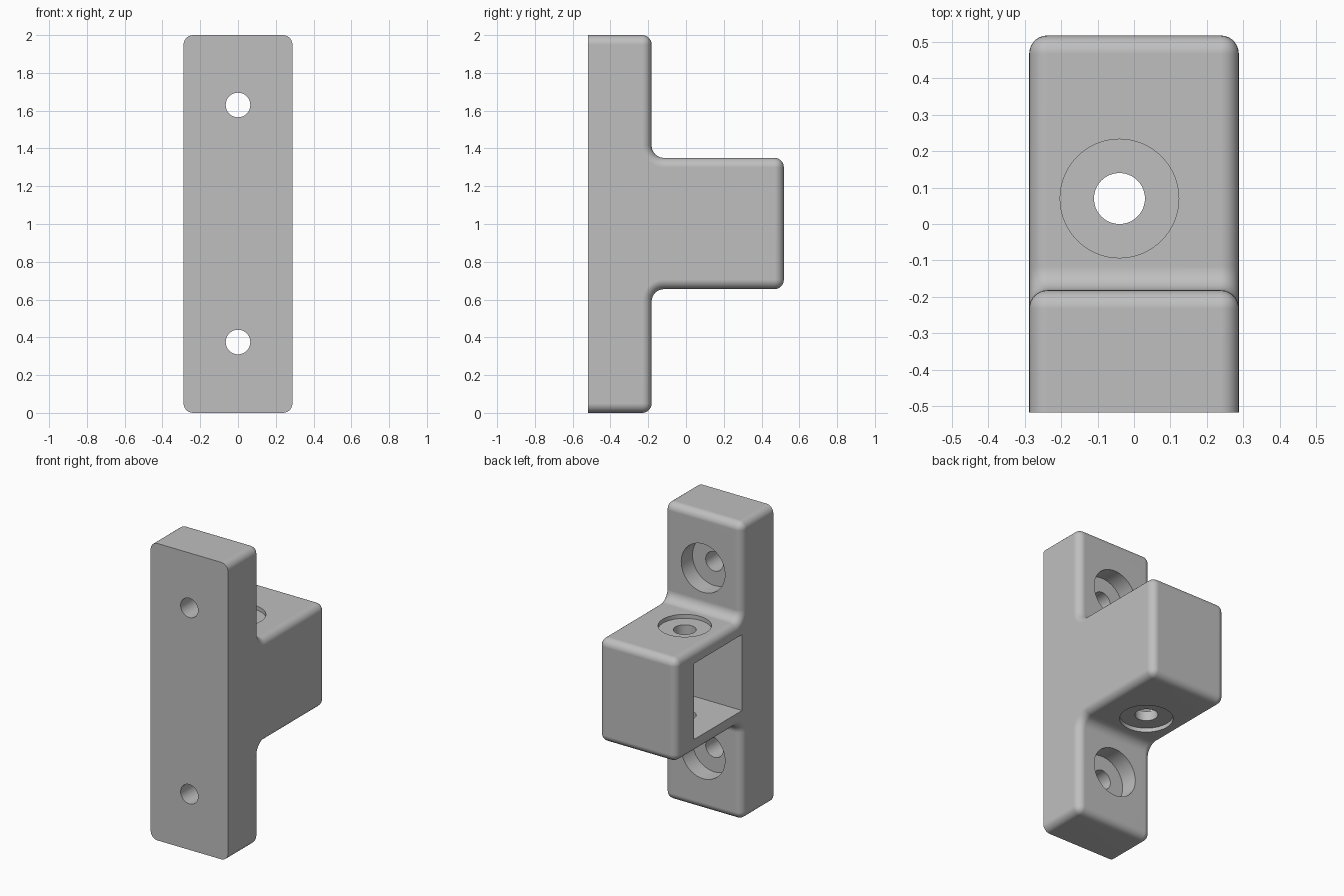
import bpy, bmesh
from math import cos, sin, pi
from mathutils import Matrix, Vector

cube = bpy.data.objects.get("Cube")
if cube:
    bpy.data.objects.remove(cube, do_unlink=True)

HALF_W, FRONT, PLATE_BACK, ARM_BACK = 0.288, -0.518, -0.182, 0.518
ARM_LOW, ARM_HIGH, TOP = 0.655, 1.35, 2.0
ROUND, ROOT = 0.05, 0.065

grey = bpy.data.materials.new("light grey")
grey.use_nodes = True
grey.diffuse_color = (0.52, 0.52, 0.52, 1)
grey.node_tree.nodes["Principled BSDF"].inputs["Base Color"].default_value = grey.diffuse_color


def make_object(name, bm):
    bmesh.ops.recalc_face_normals(bm, faces=bm.faces[:])
    mesh = bpy.data.meshes.new(name)
    bm.to_mesh(mesh)
    bm.free()
    mesh.materials.append(grey)
    obj = bpy.data.objects.new(name, mesh)
    bpy.context.collection.objects.link(obj)
    return obj


def root_arc(z, side, steps=8):
    """Concave fillet from plate to arm; side is +1 above the arm, -1 below."""
    cy, cz = PLATE_BACK + ROOT, z + side * ROOT
    return [(cy - ROOT * cos(a), cz - side * ROOT * sin(a))
            for a in (pi / 2 * i / steps for i in range(steps + 1))]


# Bracket body: T profile swept across the width
profile = [(FRONT, 0), (PLATE_BACK, 0)] + root_arc(ARM_LOW, -1)
profile += [(ARM_BACK, ARM_LOW), (ARM_BACK, ARM_HIGH)]
profile += root_arc(ARM_HIGH, 1)[::-1] + [(PLATE_BACK, TOP), (FRONT, TOP)]
bm = bmesh.new()
face = bm.faces.new([bm.verts.new((-HALF_W, y, z)) for y, z in profile])
swept = bmesh.ops.extrude_face_region(bm, geom=[face])
bmesh.ops.translate(bm, vec=(2 * HALF_W, 0, 0),
                    verts=[g for g in swept["geom"] if isinstance(g, bmesh.types.BMVert)])
bmesh.ops.recalc_face_normals(bm, faces=bm.faces[:])

# Round every edge except the flat front outline and the root fillets
def is_rounded(edge):
    a, b = (v.co for v in edge.verts)
    if max(a.y, b.y) < FRONT + 0.01:
        return False
    return edge.calc_face_angle() > 1 or abs(a.x - b.x) < 0.01

bmesh.ops.bevel(bm, geom=[e for e in bm.edges if is_rounded(e)], offset=ROUND,
                segments=7, profile=0.5, affect='EDGES', clamp_overlap=False)
body = make_object("bracket_body", bm)


# Cutters
def cylinder(name, radius, start, end):
    start, end = Vector(start), Vector(end)
    axis = end - start
    turn = axis.to_track_quat('Z', 'Y').to_matrix().to_4x4()
    bm = bmesh.new()
    bmesh.ops.create_cone(bm, cap_ends=True, segments=64, radius1=radius, radius2=radius,
                          depth=axis.length,
                          matrix=Matrix.Translation((start + end) / 2) @ turn)
    return make_object(name, bm)


def box(name, low, high):
    low, high = Vector(low), Vector(high)
    bm = bmesh.new()
    bmesh.ops.create_cube(bm, size=1, matrix=Matrix.Translation((low + high) / 2)
                          @ Matrix.Diagonal((*(high - low), 1)))
    return make_object(name, bm)


PX, PY = -0.04, 0.07
cutters = [box("pocket", (-0.4, PY - 0.255, 0.747), (0.21, PY + 0.255, 1.258)),
           cylinder("arm_hole", 0.07, (PX, PY, 0.5), (PX, PY, 1.5)),
           cylinder("arm_recess_top", 0.163, (PX, PY, ARM_HIGH - 0.027), (PX, PY, 1.5)),
           cylinder("arm_recess_bottom", 0.163, (PX, PY, 0.5), (PX, PY, ARM_LOW + 0.027))]
for z in (0.375, 1.63):
    cutters += [cylinder("screw_hole", 0.065, (0, -0.7, z), (0, 0, z)),
                cylinder("screw_recess", 0.163, (0, PLATE_BACK - 0.12, z), (0, 0, z))]

# Cut the pocket and holes, then shade
bpy.ops.object.select_all(action='DESELECT')
body.select_set(True)
bpy.context.view_layer.objects.active = body
for cutter in cutters:
    cutter.hide_render = True
    mod = body.modifiers.new(cutter.name, 'BOOLEAN')
    mod.operation, mod.solver, mod.object = 'DIFFERENCE', 'EXACT', cutter
    bpy.ops.object.modifier_apply(modifier=mod.name)
    bpy.data.objects.remove(cutter, do_unlink=True)
bpy.ops.object.shade_smooth_by_angle(angle=pi / 6)
weighted = body.modifiers.new("even_shading", 'WEIGHTED_NORMAL')
weighted.keep_sharp = True
